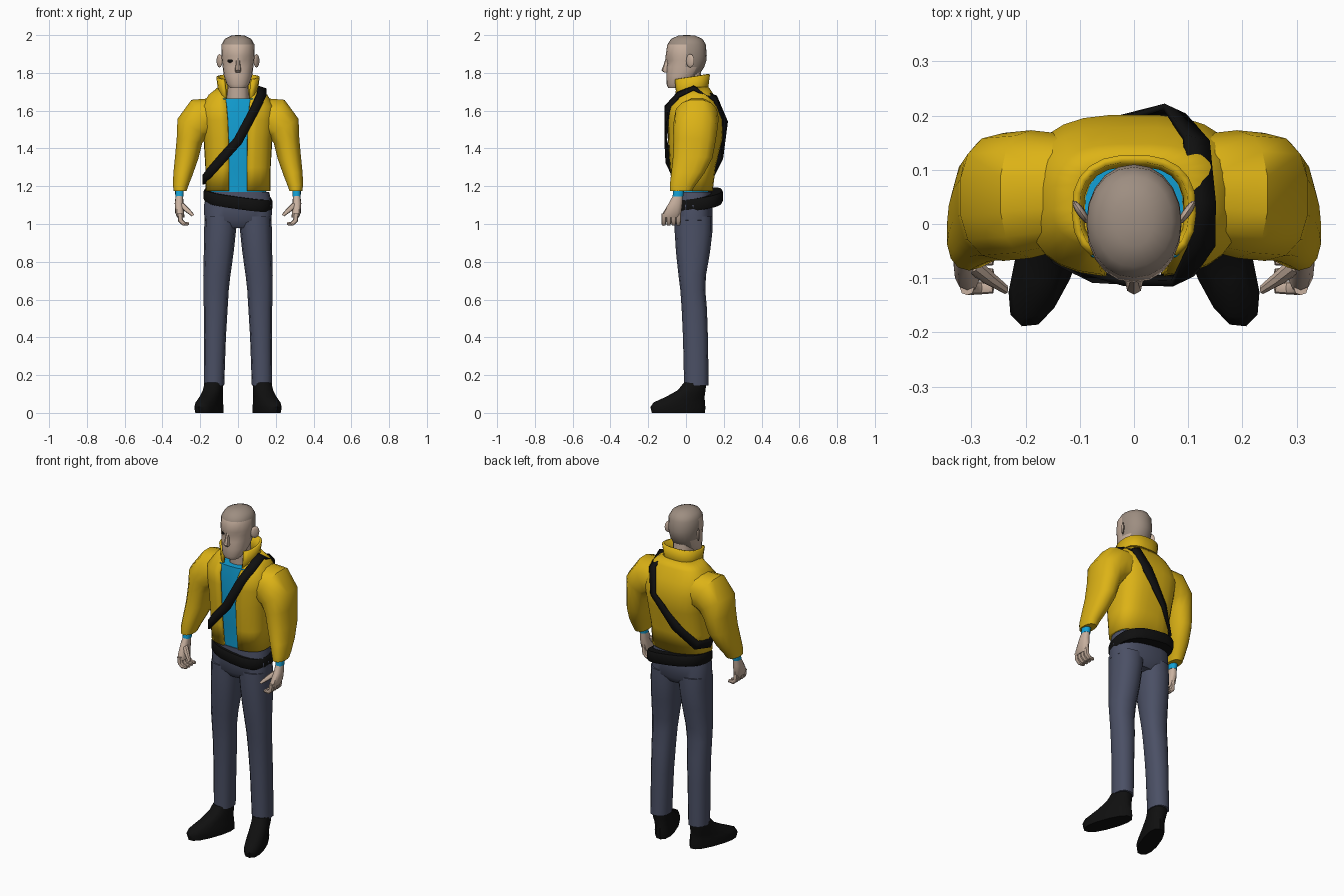
import bpy, bmesh
from math import sin, cos, asin, pi, radians, copysign
from mathutils import Vector, Matrix

if "Cube" in bpy.data.objects:
    bpy.data.objects.remove(bpy.data.objects["Cube"], do_unlink=True)


def material(name, r, g, b):
    m = bpy.data.materials.new(name)
    m.use_nodes = True
    m.diffuse_color = (r, g, b, 1)
    bsdf = next(n for n in m.node_tree.nodes if n.type == "BSDF_PRINCIPLED")
    bsdf.inputs["Base Color"].default_value = (r, g, b, 1)
    return m


YELLOW = material("jacket yellow", 0.72, 0.45, 0.008)
BLUE = material("shirt blue", 0.006, 0.36, 0.68)
SLATE = material("trouser slate", 0.07, 0.08, 0.13)
BLACK = material("leather black", 0.005, 0.005, 0.005)
SKIN = material("skin", 0.58, 0.44, 0.35)
HAIR = material("cropped hair", 0.34, 0.27, 0.22)

parts = []


def finish(name, bm, mat, mirror=False, thick=0):
    bmesh.ops.recalc_face_normals(bm, faces=bm.faces[:])
    me = bpy.data.meshes.new(name)
    bm.to_mesh(me)
    bm.free()
    me.materials.append(mat)
    ob = bpy.data.objects.new(name, me)
    bpy.context.collection.objects.link(ob)
    if thick:
        mod = ob.modifiers.new("thickness", "SOLIDIFY")
        mod.thickness = thick
        mod.offset = 0
    if mirror:
        ob.modifiers.new("mirror", "MIRROR")
    parts.append(ob)
    return ob


def loft(bm, rings, n=12, e=0.85, gaps=None):
    """Skin rings (x, y, z, rx, ry, tilt, yaw); gaps leave the front open."""
    rows = []
    for i, ring in enumerate(rings):
        x, y, z, rx, ry, tilt, yaw = (tuple(ring) + (0, 0))[:7]
        g = asin((gaps[i] / rx) ** (1 / e)) if gaps else 0
        rot = Matrix.Rotation(radians(yaw), 3, "Z") @ Matrix.Rotation(-radians(tilt), 3, "Y")
        row = []
        for k in range(n):
            a = -pi / 2 + g + (2 * pi - 2 * g) * k / (n - 1 if gaps else n)
            p = Vector((rx * copysign(abs(cos(a)) ** e, cos(a)),
                        ry * copysign(abs(sin(a)) ** e, sin(a)), 0))
            row.append(bm.verts.new(rot @ p + Vector((x, y, z))))
        rows.append(row)
    for lo, hi in zip(rows, rows[1:]):
        for k in range(n - 1 if gaps else n):
            j = (k + 1) % n
            bm.faces.new((lo[k], lo[j], hi[j], hi[k]))
    if not gaps:
        bm.faces.new(rows[0])
        bm.faces.new(rows[-1])
    return bm


def solid(name, rings, mat, mirror=False, **kw):
    return finish(name, loft(bmesh.new(), rings, **kw), mat, mirror)


# Shoes, toes turned outward
solid("shoes", [(.152, -.04, 0, .052, .15, 0, 20), (.154, -.043, .03, .055, .155, 0, 20),
                (.152, -.036, .055, .052, .145, 0, 20), (.142, -.004, .085, .05, .108, 0, 19),
                (.133, .03, .12, .05, .076, 0, 15), (.128, .048, .16, .048, .06, 0, 10)],
      BLACK, True, n=14)

# Trousers
solid("trouser_legs", [(.127, .055, .145, .054, .065), (.122, .05, .4, .058, .066),
                       (.118, .044, .55, .063, .067), (.116, .036, .65, .067, .066),
                       (.112, .033, .73, .072, .073), (.102, .037, .85, .079, .09),
                       (.095, .04, .96, .084, .1), (.09, .04, 1.04, .088, .1)], SLATE, True)
solid("trouser_hips", [(0, .04, .98, .11, .07), (0, .04, 1.02, .178, .1),
                       (0, .04, 1.1, .18, .1), (0, .04, 1.17, .165, .095)], SLATE, n=20, e=.75)

# Belt, lower on the left hip and higher at the back
bm = loft(bmesh.new(), [(0, .06, 1.088, .176, .13), (0, .06, 1.1, .182, .137),
                        (0, .06, 1.14, .182, .137), (0, .06, 1.152, .176, .13)], n=20, e=.75)
for v in bm.verts:
    v.co.z += .14 * (v.co.y - v.co.x)
finish("belt", bm, BLACK)

# Shirt and open jacket share the same torso sections
torso = [(0, .035, 1.175, .165, .1), (0, .035, 1.3, .166, .115), (0, .048, 1.45, .175, .138),
         (0, .052, 1.55, .19, .143), (0, .042, 1.62, .188, .13), (0, .05, 1.68, .15, .092),
         (0, .045, 1.72, .1, .07)]
inner = [(x, y, z, rx - .015, ry - .015) for x, y, z, rx, ry in torso[:-1]]
inner[-1] = (0, .025, 1.665, .12, .095)
solid("shirt", [(0, .035, 1.15, .145, .085)] + inner, BLUE, n=24, e=.7)
bm = loft(bmesh.new(), torso, n=26, e=.7, gaps=[.048, .048, .05, .054, .06, .066, .07])
finish("jacket_body", bm, YELLOW, thick=.014)

# Collar, rising to the back
bm = loft(bmesh.new(), [(0, .025, 1.655, .098, .09), (0, .025, 1.715, .1, .088),
                        (0, .025, 1.775, .108, .096)], n=18, e=.8, gaps=[.062, .066, .074])
for v in bm.verts:
    v.co.z += .15 * v.co.y
finish("collar", bm, YELLOW, thick=.014)

# Sleeves, cuffs
solid("jacket_sleeves", [(.12, .06, 1.56, .11, .105, 80), (.19, .055, 1.56, .115, .118, 60),
                         (.24, .05, 1.51, .095, .118, 30), (.257, .045, 1.44, .07, .112, 10),
                         (.272, .035, 1.35, .063, .105, 5), (.29, .01, 1.27, .053, .088, 5),
                         (.304, -.018, 1.205, .042, .068, 5), (.306, -.027, 1.175, .035, .058, 0)],
      YELLOW, True, n=14)
solid("shirt_cuffs", [(.31, -.035, 1.2, .023, .03), (.31, -.043, 1.145, .022, .028)], BLUE, True)

# Hands with curled fingers and thumb
bm = loft(bmesh.new(), [(.31, -.04, 1.16, .019, .024), (.312, -.055, 1.11, .023, .036),
                        (.309, -.073, 1.06, .024, .048), (.303, -.08, 1.035, .019, .045)])
for i in range(4):
    y = -.118 + .026 * i
    loft(bm, [(.308, y, 1.055, .013, .013), (.304, y, 1.018, .013, .013, -20),
              (.286, y, 1.001, .012, .012, -60), (.26, y, 1.003, .009, .01, -100)], n=8)
loft(bm, [(.302, -.072, 1.105, .016, .018, -30), (.27, -.098, 1.075, .014, .014, -40),
          (.238, -.12, 1.045, .008, .009, -40)], n=8)
finish("hands", bm, SKIN, True)

# Shoulder strap running round the torso
path = [Vector(p) for p in (
    (.125, .04, 1.72), (.125, -.04, 1.685), (.09, -.1, 1.61), (.0, -.108, 1.44),
    (-.09, -.093, 1.34), (-.152, -.058, 1.27), (-.182, .03, 1.235), (-.155, .122, 1.25),
    (-.06, .183, 1.36), (.075, .207, 1.53), (.115, .155, 1.665))]
bm = bmesh.new()
pairs = []
for i, p in enumerate(path):
    along = path[(i + 1) % len(path)] - path[i - 1]
    out = Vector((p.x, p.y - .045, max(0, p.z - 1.6) * 3))
    side = along.cross(out).normalized() * .025
    pairs.append((bm.verts.new(p - side), bm.verts.new(p + side)))
for i, (a, b) in enumerate(pairs):
    c, d = pairs[(i + 1) % len(pairs)]
    bm.faces.new((a, b, d, c))
finish("shoulder_strap", bm, BLACK, thick=.012)

# Neck and head with sunken eye sockets
solid("neck", [(0, .03, 1.62, .06, .06), (0, .02, 1.72, .056, .062), (0, .015, 1.81, .056, .065)], SKIN)
bm = loft(bmesh.new(), [(0, -.058, 1.72, .042, .036), (0, -.043, 1.74, .06, .06),
                        (0, -.018, 1.785, .075, .084), (0, -.004, 1.83, .081, .1),
                        (0, .001, 1.865, .085, .107), (0, .001, 1.89, .088, .109),
                        (0, .003, 1.95, .087, .102), (0, .004, 1.98, .07, .083),
                        (0, .004, 1.997, .035, .045), (0, .004, 2, .01, .012)], n=20, e=.95)
for v in bm.verts:
    if abs(v.co.z - 1.865) < .005 and .02 < abs(v.co.x) < .06 and v.co.y < 0:
        v.co.y += .011
head = finish("head", bm, SKIN)
head.data.materials.append(HAIR)
for f in head.data.polygons:
    c = f.center
    if c.z > 1.95 or (c.y > .0 and c.z > 1.84) or (c.y > .04 and c.z > 1.78):
        f.material_index = 1
solid("nose", [(0, -.1, 1.802, .012, .016), (0, -.104, 1.814, .017, .026),
               (0, -.1, 1.845, .012, .018), (0, -.096, 1.878, .009, .012)], SKIN, n=8)


def ellipsoid(name, matrix, scale, mat, mirror=False):
    bm = bmesh.new()
    bmesh.ops.create_uvsphere(bm, u_segments=10, v_segments=6, radius=1,
                              matrix=matrix @ Matrix.Diagonal((*scale, 1)))
    return finish(name, bm, mat, mirror)


# Ears and the dark right eye
ellipsoid("ears", Matrix.Translation((.098, .022, 1.864)) @ Matrix.Rotation(radians(-35), 4, "Z"),
          (.008, .026, .036), SKIN, True)
bpy.context.view_layer.update()
hit, spot, normal, _ = head.ray_cast(Vector((-.041, -.4, 1.864)), Vector((0, 1, 0)))
ellipsoid("right_eye", Matrix.Translation(spot) @ normal.to_track_quat("Z", "Y").to_matrix().to_4x4(),
          (.018, .011, .0045), BLACK)

# Smooth shading with crisp edges
bpy.ops.object.select_all(action="DESELECT")
for ob in parts:
    ob.select_set(True)
bpy.context.view_layer.objects.active = head
bpy.ops.object.shade_smooth_by_angle(angle=radians(40))
